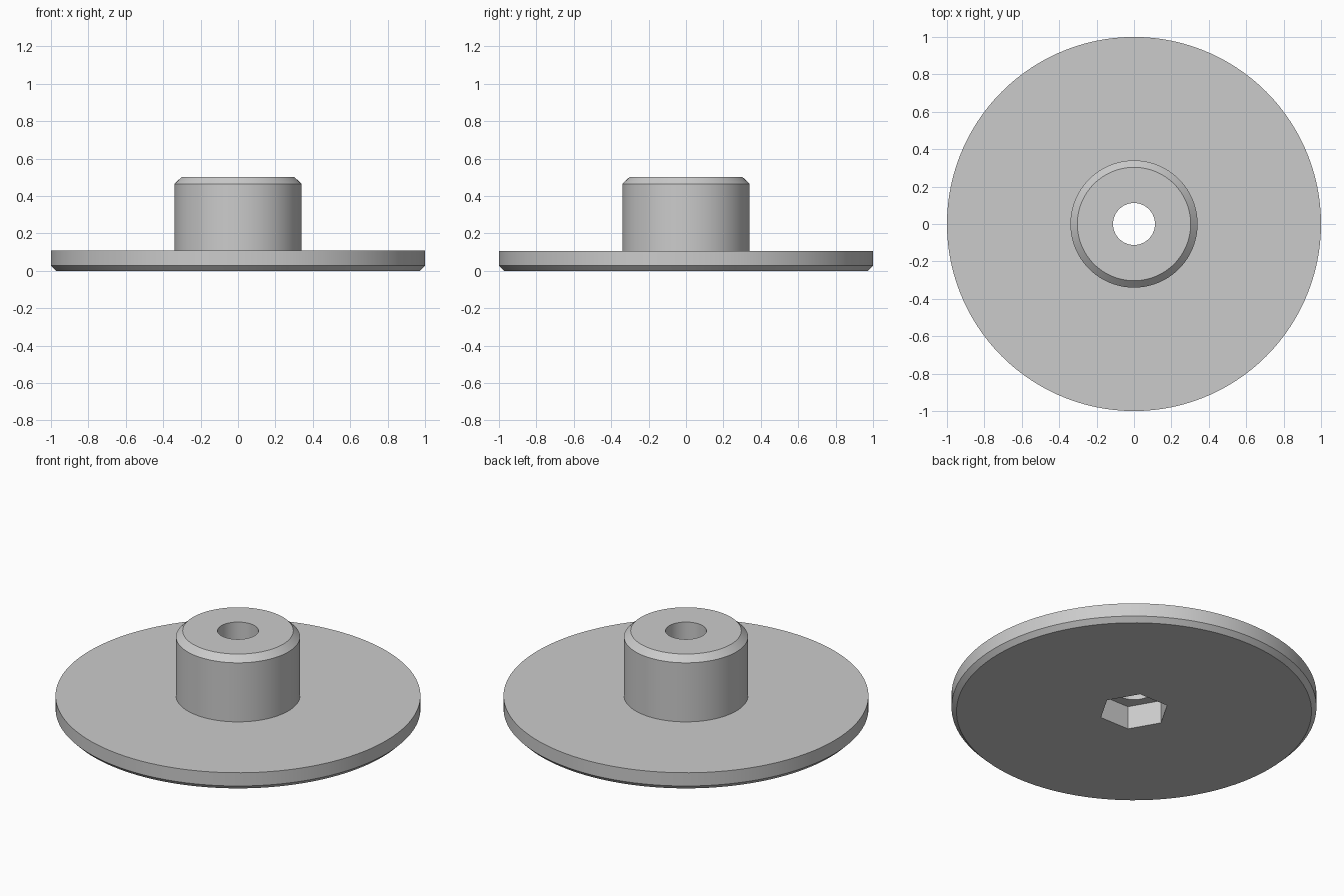
import bpy, bmesh, math

if "Cube" in bpy.data.objects:
    bpy.data.objects.remove(bpy.data.objects["Cube"], do_unlink=True)

SEGMENTS = 120          # divisible by six, so the hexagon corners are exact
BORE = 0.112            # bore radius
HEX = 0.193             # pocket corner radius
POCKET = 0.14           # pocket depth

grey = bpy.data.materials.new("plain_grey")
grey.use_nodes = True
colour = (0.6, 0.6, 0.6, 1)
grey.diffuse_color = colour
grey.node_tree.nodes["Principled BSDF"].inputs["Base Color"].default_value = colour


def hex_radius(angle):
    """Distance from the axis to a hexagon with a corner on +x."""
    sector = math.radians(60)
    return HEX * math.cos(sector / 2) / math.cos(angle % sector - sector / 2)


def ring(bm, radius, z):
    """One loop of vertices; radius None follows the hexagon."""
    loop = []
    for i in range(SEGMENTS):
        a = math.tau * i / SEGMENTS
        r = hex_radius(a) if radius is None else radius
        loop.append(bm.verts.new((r * math.cos(a), r * math.sin(a), z)))
    return loop


# Closed section of the flange, hub, bore and hexagonal pocket
section = [
    (None, 0), (0.973, 0), (1, 0.027), (1, 0.107),      # flange
    (0.34, 0.107), (0.34, 0.464), (0.303, 0.5),         # hub
    (BORE, 0.5), (BORE, POCKET), (None, POCKET),        # bore and pocket
]

bm = bmesh.new()
rings = [ring(bm, r, z) for r, z in section]
for k, lower in enumerate(rings):
    upper = rings[(k + 1) % len(rings)]
    for i in range(SEGMENTS):
        j = (i + 1) % SEGMENTS
        bm.faces.new((lower[i], lower[j], upper[j], upper[i]))
bmesh.ops.recalc_face_normals(bm, faces=bm.faces)

mesh = bpy.data.meshes.new("flanged_hub")
bm.to_mesh(mesh)
bm.free()
mesh.materials.append(grey)
hub = bpy.data.objects.new("flanged_hub", mesh)
bpy.context.collection.objects.link(hub)

# Smooth round walls, sharp rims and chamfers
bpy.ops.object.select_all(action="DESELECT")
hub.select_set(True)
bpy.context.view_layer.objects.active = hub
bpy.ops.object.shade_smooth_by_angle(angle=math.radians(30))
